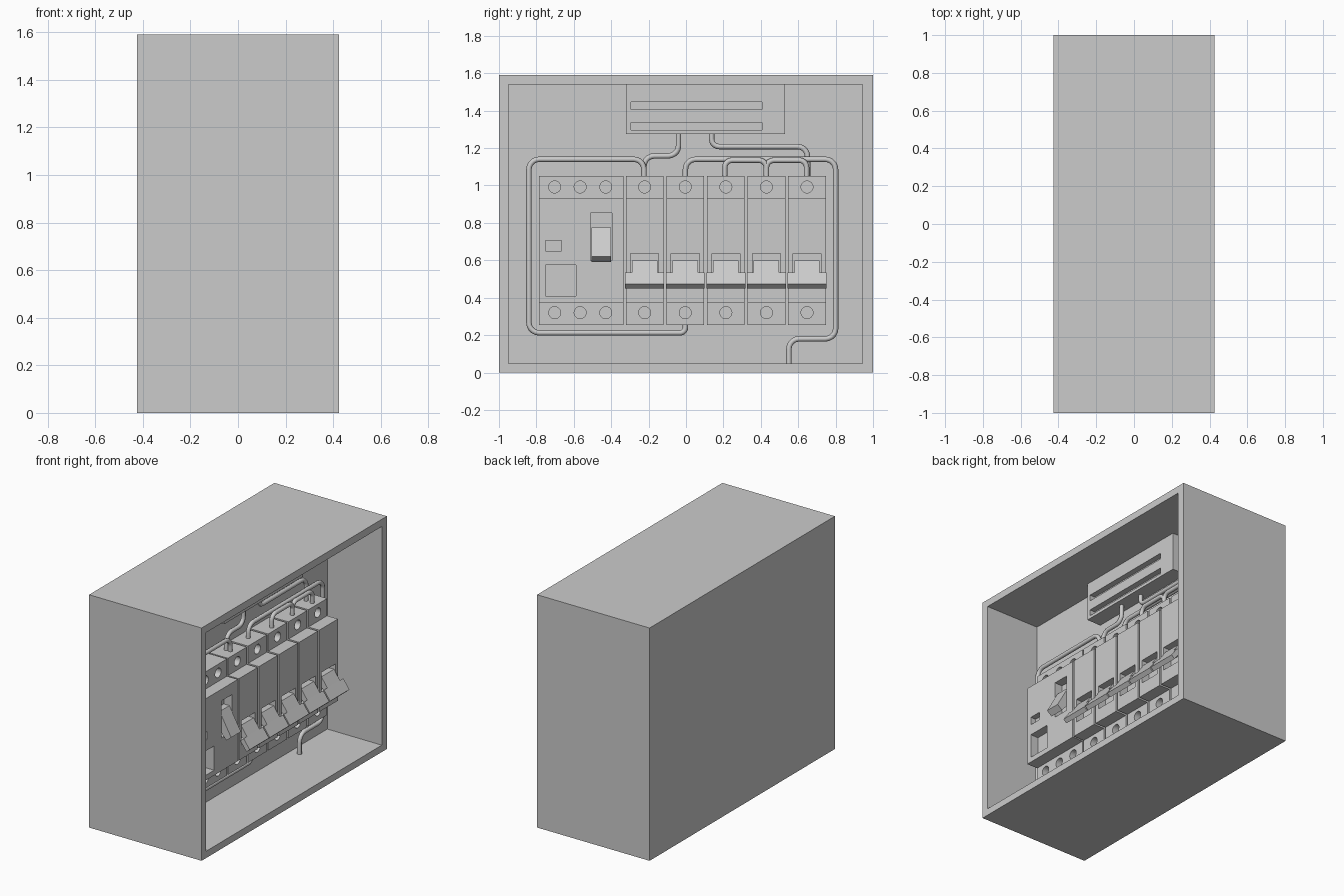
import bpy, bmesh, math
from mathutils import Vector, Matrix

if "Cube" in bpy.data.objects:
    bpy.data.objects.remove(bpy.data.objects["Cube"])


def finish(name, bm):
    bmesh.ops.recalc_face_normals(bm, faces=bm.faces)
    me = bpy.data.meshes.new(name)
    bm.to_mesh(me)
    bm.free()
    ob = bpy.data.objects.new(name, me)
    bpy.context.collection.objects.link(ob)
    return ob


def add_box(bm, x, y, z):
    m = Matrix.LocRotScale(Vector((sum(x) / 2, sum(y) / 2, sum(z) / 2)), None,
                           Vector((x[1] - x[0], y[1] - y[0], z[1] - z[0])))
    bmesh.ops.create_cube(bm, size=1, matrix=m)


def add_prism(bm, profile, y0, y1):
    # extrude an (x, z) profile along y
    f = bm.faces.new([bm.verts.new((x, y0, z)) for x, z in profile])
    r = bmesh.ops.extrude_face_region(bm, geom=[f])
    bmesh.ops.translate(bm, vec=(0, y1 - y0, 0),
                        verts=[v for v in r["geom"] if isinstance(v, bmesh.types.BMVert)])


def add_hole(bm, y, z, r=0.032):
    m = Matrix.Translation((0.14, y, z)) @ Matrix.Rotation(math.pi / 2, 4, "Y")
    bmesh.ops.create_cone(bm, cap_ends=True, segments=24, radius1=r, radius2=r, depth=0.1, matrix=m)


def carve(ob, bm_cut):
    cut = finish("cutter", bm_cut)
    cut.hide_render = True
    mod = ob.modifiers.new("carve", "BOOLEAN")
    mod.operation, mod.solver, mod.object = "DIFFERENCE", "EXACT", cut
    bpy.context.view_layer.objects.active = ob
    bpy.ops.object.modifier_apply(modifier=mod.name)
    bpy.data.objects.remove(cut)


# enclosure, open towards +x
BACK = 0.013
bm = bmesh.new()
add_box(bm, (-0.425, 0.425), (-1, 1), (0, 1.59))
case = finish("enclosure", bm)
bm = bmesh.new()
add_box(bm, (BACK, 0.6), (-0.95, 0.945), (0.047, 1.54))
carve(case, bm)

# terminal bar housing with two slots
bm = bmesh.new()
add_box(bm, (BACK - 0.01, 0.12), (-0.32, 0.53), (1.275, 1.545))
bar = finish("terminal_bar", bm)
bm = bmesh.new()
for z in (1.296, 1.405):
    add_box(bm, (0.08, 0.2), (-0.295, 0.406), (z, z + 0.042))
carve(bar, bm)

# stepped body shared by the main switch and the breakers
FACE, STEP = 0.232, 0.15
BODY = [(BACK - 0.01, 0.255), (STEP, 0.255), (STEP, 0.375), (FACE, 0.375),
        (FACE, 0.933), (STEP, 0.933), (STEP, 1.051), (BACK - 0.01, 1.051)]


def device(name, y0, y1, screws, windows):
    bm = bmesh.new()
    add_prism(bm, BODY, y0, y1)
    ob = finish(name, bm)
    bm = bmesh.new()
    for y in screws:
        for z in (0.32, 0.992):
            add_hole(bm, y, z)
    for yr, zr, depth in windows:
        add_box(bm, (FACE - depth, FACE + 0.1), yr, zr)
    carve(ob, bm)


# main switch and its toggle
device("main_switch", -0.785, -0.333, (-0.702, -0.566, -0.429),
       [((-0.51, -0.395), (0.60, 0.853), 0.06),
        ((-0.75, -0.665), (0.65, 0.705), 0.04),
        ((-0.75, -0.589), (0.41, 0.576), 0.06)])
bm = bmesh.new()
add_prism(bm, [(0.215, 0.775), (0.302, 0.62), (0.265, 0.59), (0.172, 0.70), (0.172, 0.775)],
          -0.505, -0.40)
finish("main_toggle", bm)

# row of five breakers with T-shaped levers
for i in range(5):
    c = -0.221 + i * 0.217
    device(f"breaker_{i + 1}", c - 0.101, c + 0.101, (c,), [((c - 0.075, c + 0.075), (0.47, 0.636), 0.06)])
    bm = bmesh.new()
    add_prism(bm, [(0.225, 0.60), (0.27, 0.536), (0.245, 0.514), (0.172, 0.56), (0.172, 0.60)],
              c - 0.068, c + 0.068)
    add_prism(bm, [(0.27, 0.536), (0.316, 0.472), (0.292, 0.45), (0.245, 0.514)],
              c - 0.104, c + 0.104)
    finish(f"breaker_lever_{i + 1}", bm)


# wires: (y, z) paths at a fixed depth with rounded corners
def wire(name, x, pts, r=0.055):
    pts = [Vector((x, y, z)) for y, z in pts]
    path = [pts[0]]
    for a, p, b in zip(pts, pts[1:], pts[2:]):
        u, v = (a - p), (b - p)
        d = min(r, u.length * 0.49, v.length * 0.49)
        u, v = u.normalized() * d, v.normalized() * d
        centre = p + u + v
        path += [centre - v * math.cos(t) - u * math.sin(t)
                 for t in (k * math.pi / 10 for k in range(6))]
    path.append(pts[-1])
    cu = bpy.data.curves.new(name, "CURVE")
    cu.dimensions = "3D"
    cu.bevel_depth, cu.bevel_resolution, cu.use_fill_caps = 0.0145, 2, True
    sp = cu.splines.new("POLY")
    sp.points.add(len(path) - 1)
    for s, p in zip(sp.points, path):
        s.co = (*p, 1)
    bpy.context.collection.objects.link(bpy.data.objects.new(name, cu))


wire("wire_loop", 0.10, [(-0.225, 1.03), (-0.225, 1.14), (-0.84, 1.14), (-0.84, 0.212),
                         (-0.003, 0.212), (-0.003, 0.27)])
wire("wire_bar_left", 0.07, [(-0.225, 1.03), (-0.225, 1.158), (-0.04, 1.158), (-0.04, 1.29)])
wire("wire_bar_right", 0.06, [(0.137, 1.29), (0.137, 1.208), (0.65, 1.208), (0.65, 1.03)])
wire("wire_feed", 0.08, [(-0.003, 1.03), (-0.003, 1.14), (0.80, 1.14), (0.80, 0.18),
                         (0.55, 0.18), (0.55, 0.03)])
for i, (a, b) in enumerate([(0.207, 0.43), (0.43, 0.645)]):
    wire(f"wire_bridge_{i + 1}", 0.11, [(a, 1.03), (a, 1.135), (b, 1.135), (b, 1.03)], 0.04)
